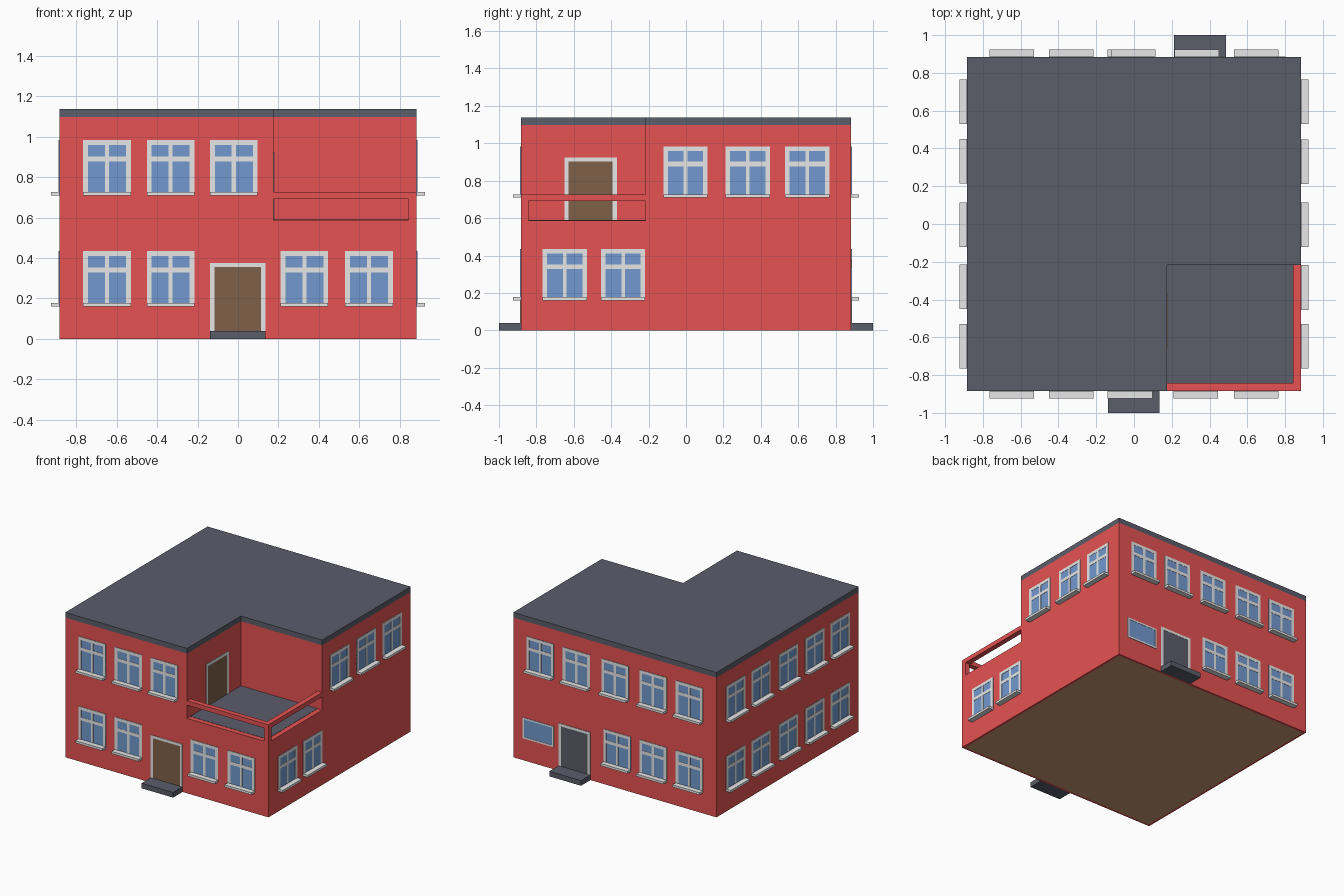
import bpy
import bmesh
from math import pi
from mathutils import Matrix, Vector

cube = bpy.data.objects.get("Cube")
if cube:
    bpy.data.objects.remove(cube, do_unlink=True)


def linear(c):
    c /= 255
    return c / 12.92 if c <= 0.04045 else ((c + 0.055) / 1.055) ** 2.4


def material(name, *rgb):
    m = bpy.data.materials.new(name)
    m.use_nodes = True
    col = [linear(c) for c in rgb] + [1]
    m.diffuse_color = col
    m.node_tree.nodes["Principled BSDF"].inputs["Base Color"].default_value = col
    return m


RED = material("red_wall", 230, 82, 82)
SLATE = material("slate_grey", 91, 93, 106)
TRIM = material("light_grey_trim", 231, 231, 231)
GLASS = material("blue_glass", 114, 154, 207)
WOOD = material("brown_wood", 127, 97, 73)
TAN = material("tan_underside", 203, 158, 120)

W = 0.883                   # half width of the house
NX, NY = 0.176, -0.216      # inner corner of the terrace
FLOOR, EAVES, TOP = 0.588, 1.097, 1.138
RAIL = 0.04                 # thickness of terrace rail and post


def finish(name, bm, mats):
    bmesh.ops.recalc_face_normals(bm, faces=bm.faces)
    me = bpy.data.meshes.new(name)
    bm.to_mesh(me)
    bm.free()
    for m in mats:
        me.materials.append(m)
    ob = bpy.data.objects.new(name, me)
    bpy.context.collection.objects.link(ob)
    return ob


def add_box(bm, x, y, z, index=0):
    lo, hi = Vector((x[0], y[0], z[0])), Vector((x[1], y[1], z[1]))
    mat = Matrix.Translation((lo + hi) / 2) @ Matrix.Diagonal((*(hi - lo), 1))
    verts = bmesh.ops.create_cube(bm, size=1, matrix=mat)["verts"]
    for f in {f for v in verts for f in v.link_faces}:
        f.material_index = index


def box(name, x, y, z, mat):
    bm = bmesh.new()
    add_box(bm, x, y, z)
    return finish(name, bm, [mat])


def prism(name, outline, z0, z1, mat):
    bm = bmesh.new()
    face = bm.faces.new([bm.verts.new((x, y, z0)) for x, y in outline])
    new = bmesh.ops.extrude_face_region(bm, geom=[face])["geom"]
    bmesh.ops.translate(bm, vec=(0, 0, z1 - z0),
                        verts=[v for v in new if isinstance(v, bmesh.types.BMVert)])
    return finish(name, bm, [mat])


# Ground storey with an inset tan underside
bm = bmesh.new()
add_box(bm, (-W, W), (-W, W), (0, FLOOR))
bm.normal_update()
under = [f for f in bm.faces if f.normal.z < -0.5]
bmesh.ops.inset_region(bm, faces=under, thickness=0.025)
under[0].material_index = 1
finish("ground_storey", bm, [RED, TAN])

# Upper storey and flat roof, notched for the terrace
outline = [(-W, -W), (NX, -W), (NX, NY), (W, NY), (W, W), (-W, W)]
prism("upper_storey", outline, FLOOR, EAVES, RED)
prism("roof", outline, EAVES, TOP, SLATE)

# Terrace floor, corner post and rails
box("terrace_floor", (NX, W - RAIL), (-W + RAIL, NY), (FLOOR - 0.004, FLOOR + 0.002), SLATE)
box("terrace_post", (W - RAIL, W), (-W, -W + RAIL), (FLOOR, 0.692), RED)
box("terrace_front_rail", (NX, W), (-W, -W + RAIL), (0.692, 0.727), RED)
box("terrace_side_rail", (W - RAIL, W), (-W + RAIL, NY), (0.692, 0.727), RED)

# Door steps
box("front_step", (-0.138, 0.136), (-1, -W), (0, 0.04), SLATE)
box("back_step", (0.212, 0.488), (W, 1), (0, 0.04), SLATE)

PROUD, BAR = 0.004, 0.024


def framed(name, angle, u0, u1, z0, z1, bar, fill, dist=W, sill=False, bottom=False):
    """Frame and panel on a wall; u runs along the wall, seen from outside."""
    bm = bmesh.new()
    front = (-dist - PROUD, -dist + 0.002)
    add_box(bm, (u0, u1), (-dist - 0.002, -dist + 0.002), (z0, z1), 1)
    add_box(bm, (u0, u0 + bar), front, (z0, z1))
    add_box(bm, (u1 - bar, u1), front, (z0, z1))
    add_box(bm, (u0 + bar, u1 - bar), front, (z1 - bar, z1))
    if bottom:
        add_box(bm, (u0 + bar, u1 - bar), front, (z0, z0 + bar))
    if sill:
        # Mullion, transom and projecting sill
        mid = (u0 + u1) / 2
        add_box(bm, (mid - 0.01, mid + 0.01), front, (z0, z1 - bar))
        for a, b in ((u0 + bar, mid - 0.01), (mid + 0.01, u1 - bar)):
            add_box(bm, (a, b), front, (z1 - 0.106, z1 - 0.081))
        add_box(bm, (u0, u1), (-dist - 0.042, -dist), (z0, z0 + 0.018))
    finish(name, bm, [TRIM, fill]).data.transform(Matrix.Rotation(angle, 4, "Z"))


# Sash windows: wall, turn, lower centres, upper centres
A, B, C, D = 0.648, 0.333, 0.021, 0.003
walls = [
    ("front", 0, [-A, -B, 0.328, A], [-A, -B, -C]),
    ("left", pi / 2, [-A, -B - 0.003], [-D, 0.33, A]),
    ("back", pi, [C, B, A], [-A, -B, D, B, A]),
    ("right", -pi / 2, [-A, -B, D, B, A], [-A, -B, D, B, A]),
]
for wall, turn, lower, upper in walls:
    for level, z, centres in (("lower", 0.16, lower), ("upper", 0.709, upper)):
        for i, c in enumerate(centres, 1):
            framed(f"{wall}_{level}_window_{i}", turn, c - 0.118, c + 0.118,
                   z, z + 0.274, BAR, GLASS, sill=True)

# Small back window and the three doors
framed("back_small_window", pi, -0.802, -0.53, 0.173, 0.337, 0.013, GLASS, bottom=True)
framed("front_door", 0, -0.138, 0.136, 0.04, 0.376, 0.021, WOOD)
framed("back_door", pi, -0.488, -0.212, 0.04, 0.376, 0.021, SLATE)
framed("terrace_door", pi / 2, -0.649, -0.37, FLOOR, 0.924, 0.022, WOOD, dist=NX)
